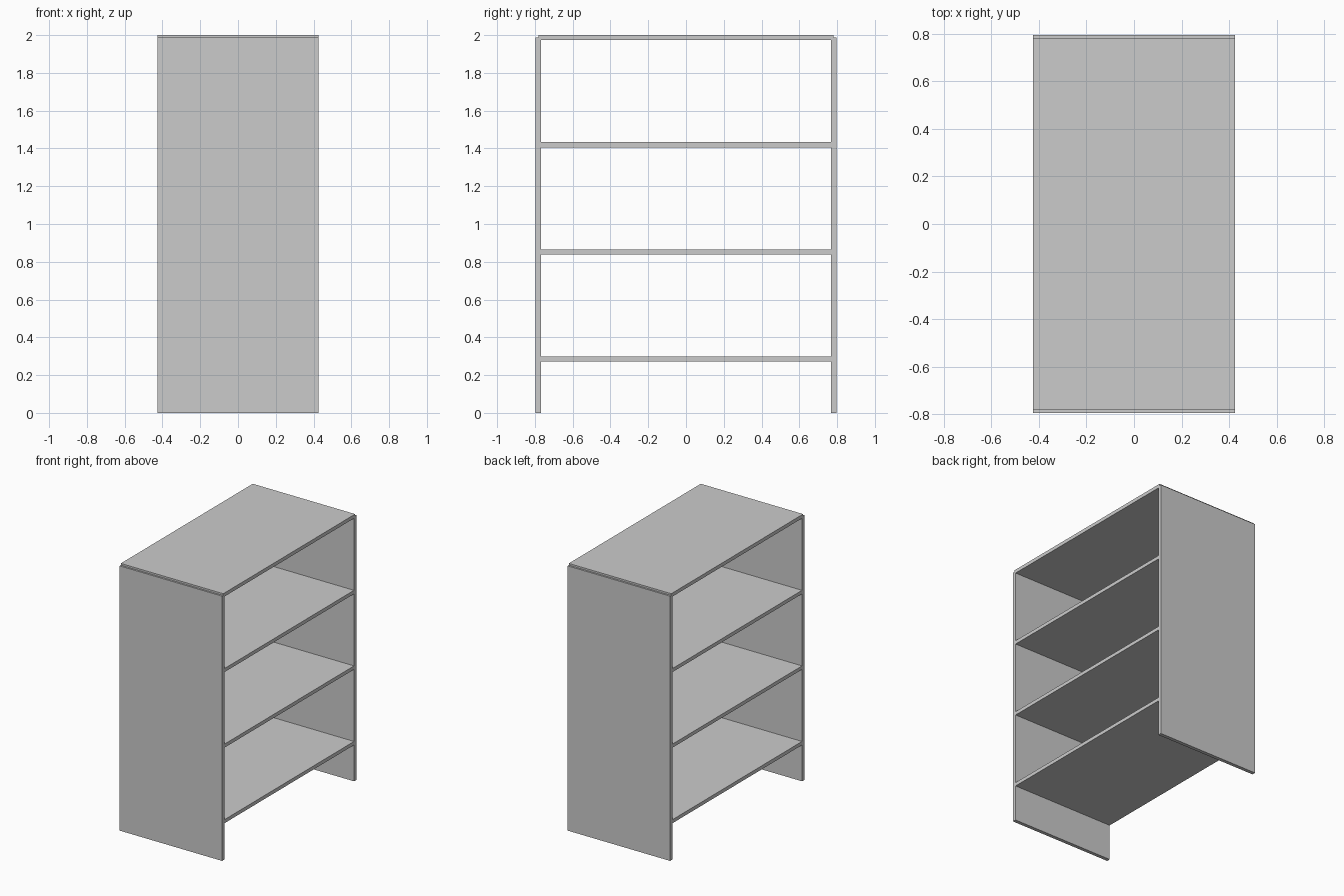
import bpy

cube = bpy.data.objects.get("Cube")
if cube:
    bpy.data.objects.remove(cube, do_unlink=True)

DEPTH = 0.85       # extent along x
THICK = 0.027      # board thickness
SPAN = 1.564       # distance between side panel centres
TOP_Z = 2 - THICK / 2
SPACING = 0.567    # vertical distance between shelves

grey = bpy.data.materials.new("plain_grey")
grey.use_nodes = True
colour = (0.6, 0.6, 0.6, 1)
grey.diffuse_color = colour
grey.node_tree.nodes["Principled BSDF"].inputs["Base Color"].default_value = colour


def board(name, size, location):
    bpy.ops.mesh.primitive_cube_add(size=1, location=location)
    obj = bpy.context.object
    obj.name = name
    obj.scale = size
    bpy.ops.object.transform_apply(location=False, rotation=False, scale=True)
    obj.data.materials.append(grey)
    return obj


# Upright side panels, reaching halfway up the top board
for name, side in (("front_panel", -1), ("back_panel", 1)):
    board(name, (DEPTH, THICK, TOP_Z), (0, side * SPAN / 2, TOP_Z / 2))

# Top board and the three shelves, let into the panels
names = ("top_board", "upper_shelf", "middle_shelf", "lower_shelf")
for i, name in enumerate(names):
    board(name, (DEPTH, SPAN, THICK), (0, 0, TOP_Z - i * SPACING))
